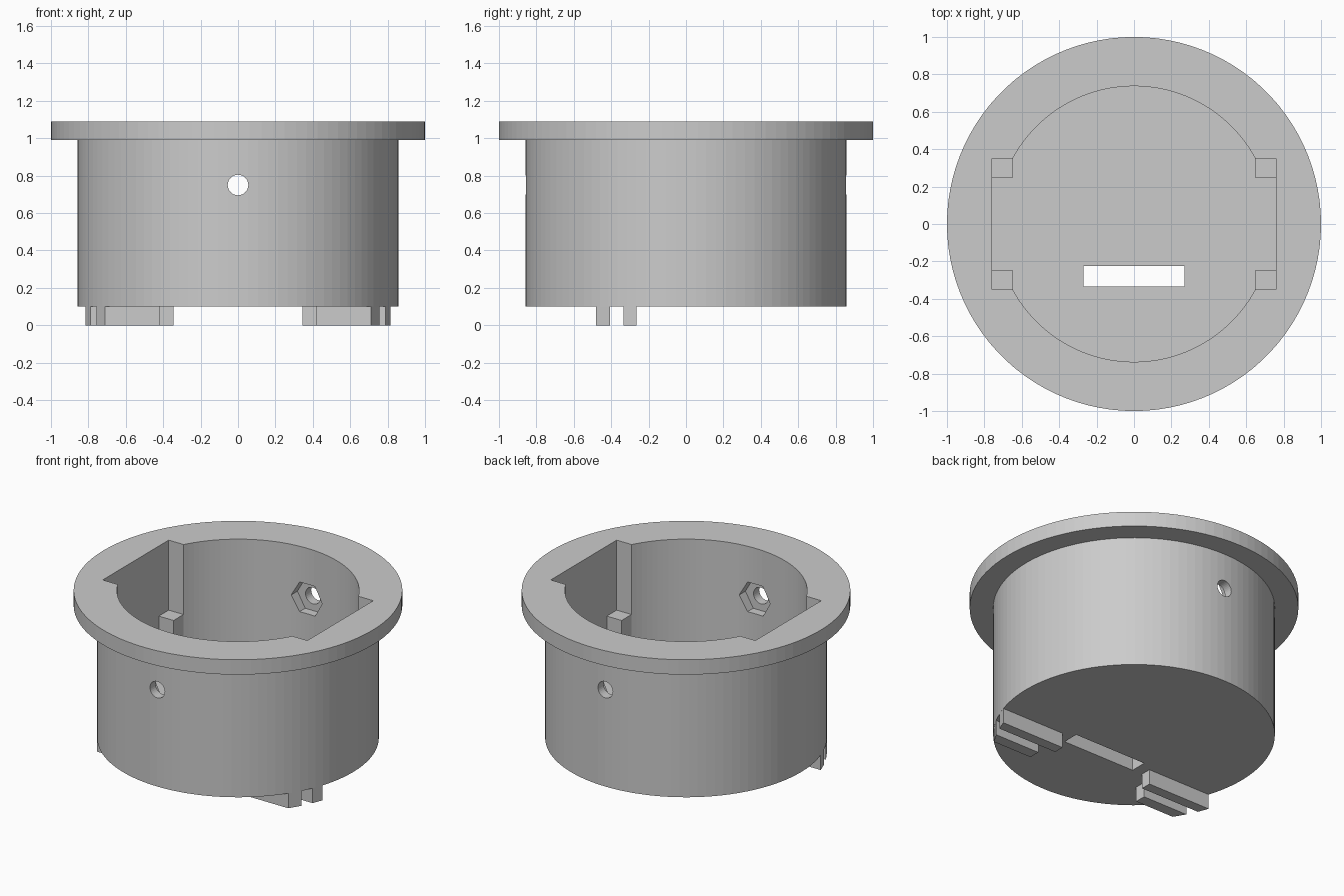
import bpy
import bmesh
from math import cos, sin, pi, asin, sqrt
from mathutils import Matrix

cube = bpy.data.objects.get("Cube")
if cube:
    bpy.data.objects.remove(cube, do_unlink=True)

grey = bpy.data.materials.new("plain grey")
grey.use_nodes = True
grey.diffuse_color = (0.6, 0.6, 0.6, 1)
grey.node_tree.nodes["Principled BSDF"].inputs["Base Color"].default_value = grey.diffuse_color

BODY_R, RIM_R, BORE_R = 0.857, 1.0, 0.737
BASE_Z, FLOOR_Z, RIM_Z, TOP_Z = 0.1, 0.2, 0.99, 1.09
POCKET_X, POCKET_Y = 0.76, 0.35


def arc(radius, start, end, count, cz=0.0):
    """Points on an arc, both ends included."""
    steps = [start + (end - start) * i / (count - 1) for i in range(count)]
    return [(radius * cos(a), cz + radius * sin(a)) for a in steps]


def circle(radius, count, cz=0.0):
    return arc(radius, 0, 2 * pi, count + 1, cz)[:-1]


def rect(x0, x1, y0, y1):
    return [(x0, y0), (x1, y0), (x1, y1), (x0, y1)]


def loft(name, rings, matrix=Matrix()):
    """Closed solid through (outline, height) rings."""
    bm = bmesh.new()
    loops = [[bm.verts.new((x, y, z)) for x, y in outline] for outline, z in rings]
    bm.faces.new(loops[0][::-1])
    bm.faces.new(loops[-1])
    for low, high in zip(loops, loops[1:]):
        n = len(low)
        for i in range(n):
            j = (i + 1) % n
            bm.faces.new((low[i], low[j], high[j], high[i]))
    bmesh.ops.recalc_face_normals(bm, faces=bm.faces)
    bm.transform(matrix)
    mesh = bpy.data.meshes.new(name)
    bm.to_mesh(mesh)
    bm.free()
    mesh.materials.append(grey)
    obj = bpy.data.objects.new(name, mesh)
    bpy.context.scene.collection.objects.link(obj)
    return obj


def cut(target, cutter):
    mod = target.modifiers.new("cut", 'BOOLEAN')
    mod.operation, mod.solver, mod.object = 'DIFFERENCE', 'EXACT', cutter
    bpy.context.view_layer.objects.active = target
    bpy.ops.object.modifier_apply(modifier=mod.name)
    bpy.data.objects.remove(cutter, do_unlink=True)


# Cup with flanged rim
body = loft("flanged_cup", [(circle(BODY_R, 100), BASE_Z), (circle(BODY_R, 100), RIM_Z),
                            (circle(RIM_R, 100), RIM_Z), (circle(RIM_R, 100), TOP_Z)])

# Round bore widened by a square pocket on each side
a = asin(POCKET_Y / BORE_R)
bore = ([(POCKET_X, -POCKET_Y), (POCKET_X, POCKET_Y)] + arc(BORE_R, a, pi - a, 48)
        + [(-POCKET_X, POCKET_Y), (-POCKET_X, -POCKET_Y)] + arc(BORE_R, pi + a, 2 * pi - a, 48))
cut(body, loft("bore_cutter", [(bore, FLOOR_Z), (bore, 1.3)]))

# Slot in the floor
slot = rect(-0.27, 0.27, -0.335, -0.225)
cut(body, loft("slot_cutter", [(slot, 0), (slot, 0.4)]))

# Screw holes through front and back, with hexagonal nut recesses inside
turn = Matrix.Rotation(pi / 2, 4, 'X')
for name, radius, sides, reach in (("nut_cutter", 0.115, 6, 0.795), ("hole_cutter", 0.055, 32, 1.2)):
    shape = circle(radius, sides, 0.75)
    cut(body, loft(name, [(shape, -reach), (shape, reach)], turn))

# Support posts in the pocket corners, and paired rails under the floor
for side, sx in (("left", 1), ("right", -1)):
    for end, sy in (("front", -1), ("back", 1)):
        post = [(sx * x, sy * y) for x, y in rect(0.65, POCKET_X, 0.245, POCKET_Y)]
        loft(f"{side}_{end}_post", [(post, FLOOR_Z), (post, 0.62)])
    for end, inner, y0, y1 in (("front", 0.42, -0.48, -0.405), ("back", 0.345, -0.335, -0.265)):
        x0, x1 = (sqrt(BODY_R ** 2 - y * y) for y in (y0, y1))
        rail = [(sx * x, y) for x, y in ((inner, y0), (x0, y0), (x1, y1), (inner, y1))]
        loft(f"{side}_{end}_rail", [(rail, 0), (rail, BASE_Z)])
